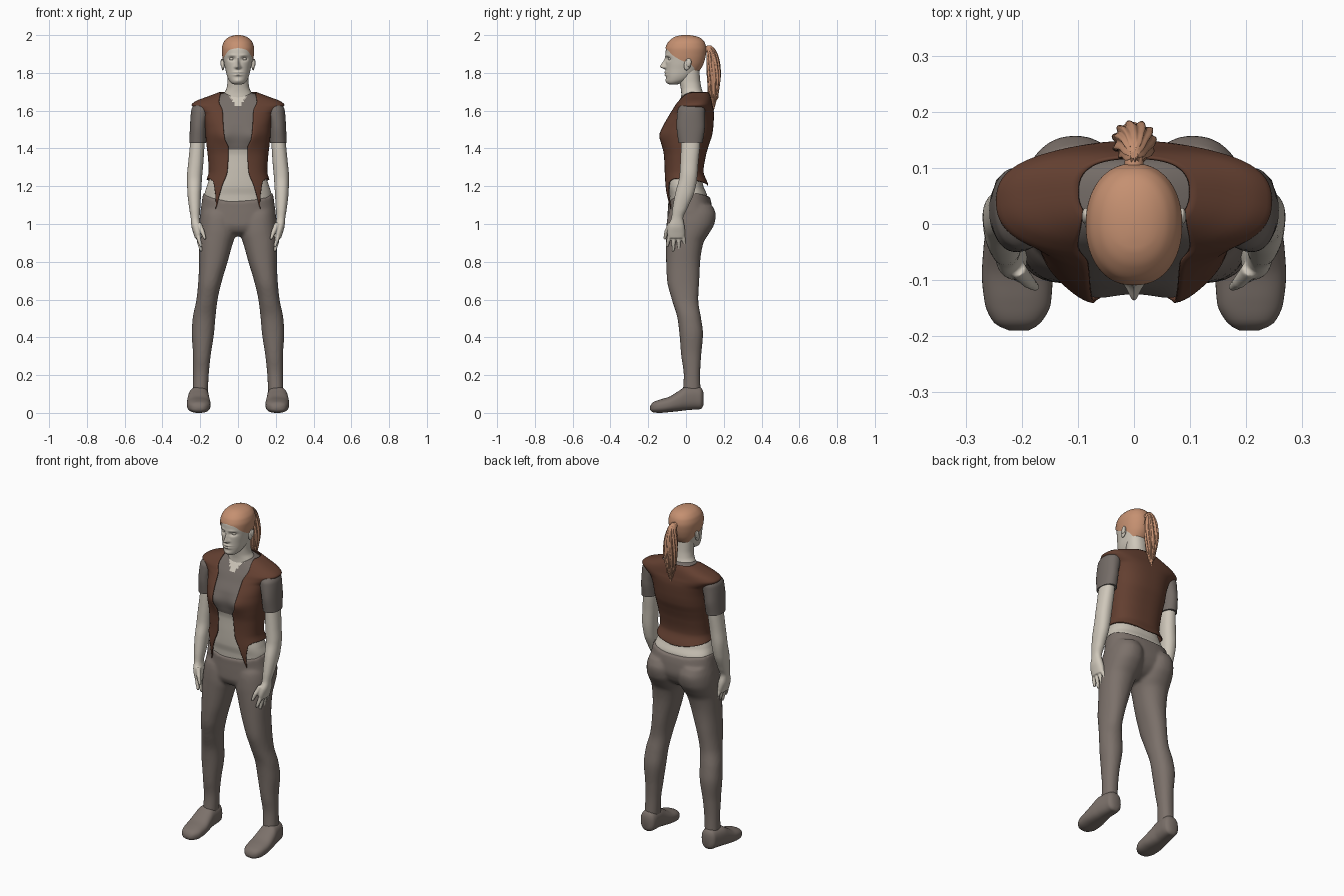
import bpy, bmesh, math, random
from mathutils import Vector, Matrix

random.seed(4)


def material(name, rgb):
    m = bpy.data.materials.new(name)
    m.diffuse_color = (*rgb, 1)
    return m


SKIN = material("pale skin", (0.62, 0.57, 0.49))
HAIR = material("copper hair", (0.56, 0.28, 0.165))
LEATHER = material("brown leather", (0.125, 0.05, 0.03))
CLOTH = material("grey brown cloth", (0.2, 0.165, 0.145))
SHIRT = material("grey shirt", (0.175, 0.15, 0.135))


def ev(pts, h):
    """Monotone cubic through rows (h, a, b, ...), h ascending."""
    if h <= pts[0][0]:
        return pts[0][1:]
    if h >= pts[-1][0]:
        return pts[-1][1:]
    i = max(k for k in range(len(pts) - 1) if pts[k][0] <= h)
    slope = lambda k, j: (pts[k + 1][j] - pts[k][j]) / (pts[k + 1][0] - pts[k][0])

    def tangent(k, j):
        a, b = slope(max(k - 1, 0), j), slope(min(k, len(pts) - 2), j)
        return 2 * a * b / (a + b) if a * b > 0 else 0

    w = pts[i + 1][0] - pts[i][0]
    s = (h - pts[i][0]) / w
    return [(2*s**3 - 3*s*s + 1) * pts[i][j] + (s**3 - 2*s*s + s) * w * tangent(i, j)
            + (3*s*s - 2*s**3) * pts[i + 1][j] + (s**3 - s*s) * w * tangent(i + 1, j)
            for j in range(1, len(pts[0]))]


def add_loft(bm, rings, axis="z", n=2.2, seg=48, rows=50, low=None, high=None, gap=None, deform=None):
    """Skin oval sections (h, x0, x1, a0, a1); low/high shape the rims, gap opens the front."""
    rings = sorted(rings)
    cols = seg + 1 if gap else seg
    grid = []
    for r in range(rows + 1):
        line = []
        for c in range(cols):
            u = c / seg
            lo = low(u) if low else rings[0][0]
            hi = high(u) if high else rings[-1][0]
            h = lo + (hi - lo) * r / rows
            x0, x1, a0, a1 = ev(rings, h)
            rx, ra = (x1 - x0) / 2, (a1 - a0) / 2
            g = math.asin(min(gap(h) / rx, 0.97) ** (n / 2)) if gap else 0
            t = g + u * (2 * math.pi - 2 * g)
            s, k = math.sin(t), math.cos(t)
            x = (x0 + x1) / 2 + rx * math.copysign(abs(s) ** (2 / n), s)
            a = (a0 + a1) / 2 - ra * math.copysign(abs(k) ** (2 / n), k)
            p = Vector((x, a, h)) if axis == "z" else Vector((x, h, a))
            line.append(bm.verts.new(deform(p, t) if deform else p))
        grid.append(line)
    for r in range(rows):
        for c in range(seg):
            d = (c + 1) % cols
            bm.faces.new((grid[r][c], grid[r][d], grid[r + 1][d], grid[r + 1][c]))
    if not gap:
        if not low:
            bm.faces.new(grid[0][::-1])
        bm.faces.new(grid[-1])


def finish(bm, name, mats, rule=None, mirror=False, voxel=0, thick=0):
    bmesh.ops.recalc_face_normals(bm, faces=bm.faces)
    if rule:
        for f in bm.faces:
            f.material_index = rule(f.calc_center_median())
    me = bpy.data.meshes.new(name)
    bm.to_mesh(me)
    bm.free()
    me.shade_smooth()
    me.set_sharp_from_angle(angle=math.radians(50))
    for m in mats:
        me.materials.append(m)
    ob = bpy.data.objects.new(name, me)
    bpy.context.collection.objects.link(ob)
    if mirror:
        md = ob.modifiers.new("mirror", "MIRROR")
        md.use_mirror_merge = False
    if voxel:
        md = ob.modifiers.new("blend", "REMESH")
        md.mode, md.voxel_size, md.use_smooth_shade = "VOXEL", voxel, True
        md = ob.modifiers.new("soften", "SMOOTH")
        md.iterations = 3
    if thick:
        md = ob.modifiers.new("thickness", "SOLIDIFY")
        md.thickness, md.offset = thick, -1
    return ob


def loft(name, rings, mats, rule=None, mirror=False, voxel=0, thick=0, **kw):
    bm = bmesh.new()
    add_loft(bm, rings, **kw)
    return finish(bm, name, mats, rule, mirror, voxel, thick)


def sym(rows):
    return [(h, -r, r, a, b) for h, r, a, b in rows]


def add_ball(bm, loc, scale, tilt=0):
    m = Matrix.Translation(loc) @ Matrix.Rotation(tilt, 4, "X") @ Matrix.Diagonal((*scale, 1))
    bmesh.ops.create_uvsphere(bm, u_segments=20, v_segments=12, radius=1, matrix=m)


def add_finger(bm, p, q, r1, r2):
    p, q = Vector(p), Vector(q)
    d = q - p
    m = Matrix.Translation((p + q) / 2) @ d.to_track_quat("Z", "Y").to_matrix().to_4x4()
    bmesh.ops.create_cone(bm, cap_ends=True, segments=12, radius1=r1, radius2=r2, depth=d.length, matrix=m)
    add_ball(bm, q, (r2, r2, r2))


def bump(v, c, s):
    return math.exp(-((v - c) / s) ** 2)


# torso with cropped shirt and V neck
def bust(p, t):
    if math.cos(t) > 0:
        p.y -= 0.014 * bump(abs(p.x), 0.078, 0.045) * bump(p.z, 1.465, 0.05)
    return p


def shirt_rule(c):
    neck = c.y < 0.03 and abs(c.x) < 0.75 * (c.z - 1.615)
    return 1 if c.z > 1.395 and not neck else 0


loft("torso", sym([
    (1.05, .17, -.08, .12), (1.15, .178, -.087, .112), (1.2, .165, -.097, .092), (1.28, .142, -.102, .08),
    (1.36, .147, -.105, .09), (1.42, .154, -.117, .108), (1.47, .16, -.124, .125), (1.52, .164, -.114, .132),
    (1.58, .175, -.082, .135), (1.62, .2, -.06, .13), (1.645, .2, -.043, .125), (1.67, .14, -.026, .12),
    (1.69, .09, -.012, .11), (1.7, .06, -.005, .1)]),
    [SKIN, SHIRT], shirt_rule, n=2.5, seg=128, rows=130, deform=bust)

# open vest with pointed front hems and cap shoulders
HEM = [(0, 1.08), (.04, 1.17), (.08, 1.225), (.15, 1.24), (.25, 1.235), (.5, 1.205)]
OPENING = [(1.08, .118), (1.2, .085), (1.28, .056), (1.4, .05), (1.45, .07), (1.52, .078), (1.6, .082),
           (1.65, .1), (1.7, .092)]
loft("vest", sym([
    (1.06, .165, -.1, .12), (1.2, .175, -.116, .118), (1.28, .155, -.116, .093), (1.36, .16, -.119, .105),
    (1.42, .167, -.128, .122), (1.47, .172, -.134, .138), (1.52, .176, -.124, .145), (1.58, .19, -.093, .148),
    (1.61, .225, -.072, .145), (1.63, .246, -.06, .14), (1.65, .225, -.045, .136), (1.675, .16, -.026, .13),
    (1.698, .1, -.006, .12)]),
    [LEATHER], n=2.5, seg=96, rows=90, deform=bust, thick=0.005,
    low=lambda u: ev(HEM, min(u, 1 - u))[0], gap=lambda h: ev(OPENING, h)[0])

# short sleeves
loft("sleeves", [
    (1.43, .17, .258, -.04, .088), (1.52, .165, .254, -.05, .1), (1.6, .15, .248, -.045, .1),
    (1.635, .15, .23, -.02, .085), (1.65, .17, .2, .01, .06)], [SHIRT], mirror=True, rows=30)

# arms and hands
bm = bmesh.new()
add_loft(bm, [
    (.925, .193, .228, -.095, -.01), (.95, .19, .236, -.1, -.005), (.99, .195, .247, -.095, -.008),
    (1.03, .203, .25, -.078, -.015), (1.08, .2, .258, -.072, .006), (1.17, .195, .268, -.055, .045),
    (1.25, .19, .27, -.035, .06), (1.33, .183, .263, -.03, .066), (1.42, .178, .254, -.026, .075),
    (1.5, .185, .245, -.02, .08)], rows=60)
for y0, y1, z in ((-.085, -.1, .885), (-.063, -.068, .862), (-.041, -.036, .866), (-.019, -.006, .888)):
    add_finger(bm, (.212, y0, .945), (.206, (y0 + y1) / 2, (.945 + z) / 2), .0125, .011)
    add_finger(bm, (.206, (y0 + y1) / 2, (.945 + z) / 2), (.196, y1, z), .011, .008)
add_finger(bm, (.208, -.08, 1.0), (.188, -.103, .958), .016, .012)
add_finger(bm, (.188, -.103, .958), (.176, -.112, .925), .012, .008)
finish(bm, "arms", [SKIN], mirror=True, voxel=0.004)

# trousers: hips and both legs blended together
WAIST = [(0, 1.112), (.12, 1.135), (.25, 1.165), (.5, 1.14)]
bm = bmesh.new()
add_loft(bm, sym([
    (.935, .1, -.04, .04), (.96, .17, -.085, .09), (1.0, .2, -.1, .125), (1.05, .2, -.098, .14),
    (1.1, .194, -.095, .136), (1.17, .184, -.094, .12)]), n=2.4, rows=40,
    high=lambda u: ev(WAIST, min(u, 1 - u))[0])
LEG = [
    (.1, .16, .24, -.018, .078), (.2, .155, .238, -.012, .075), (.3, .145, .238, -.025, .08),
    (.42, .127, .245, -.035, .09), (.5, .12, .24, -.045, .08), (.6, .108, .22, -.075, .065),
    (.7, .085, .21, -.1, .07), (.8, .055, .206, -.105, .075), (.9, .027, .207, -.106, .092),
    (.95, .01, .207, -.106, .122), (1.0, .006, .206, -.103, .15), (1.05, .01, .2, -.095, .158),
    (1.1, .03, .185, -.06, .138)]
for s in (1, -1):
    add_loft(bm, [(z, min(s * a, s * b), max(s * a, s * b), c, d) for z, a, b, c, d in LEG], rows=80)
finish(bm, "trousers", [CLOTH], voxel=0.009)

# soft shoes
loft("shoes", [
    (-.19, .188, .222, .016, .034), (-.178, .168, .248, .004, .054), (-.14, .148, .266, 0, .07),
    (-.09, .145, .271, .004, .085), (-.04, .15, .268, .009, .115), (0, .154, .262, .014, .138),
    (.05, .154, .252, .018, .14), (.08, .16, .245, .02, .134), (.092, .18, .225, .04, .11)],
    [CLOTH], mirror=True, axis="y", n=2.5, rows=40)

# neck
loft("neck", sym([
    (1.6, .085, -.03, .1), (1.66, .085, -.026, .1), (1.69, .075, -.025, .092), (1.72, .06, -.028, .082),
    (1.76, .055, -.034, .075), (1.83, .055, -.03, .07)]), [SKIN], rows=30)

# head with nose, eye sockets, lips and chin
HEAD = [
    (1.738, .018, -.085, -.05), (1.747, .036, -.099, -.02), (1.765, .05, -.104, .02), (1.79, .06, -.106, .05),
    (1.82, .067, -.107, .075), (1.85, .074, -.107, .09), (1.89, .08, -.108, .1), (1.92, .082, -.107, .103),
    (1.95, .076, -.097, .097), (1.975, .059, -.075, .08), (1.991, .032, -.045, .045), (1.996, .008, -.015, .015)]


def face(p, t):
    if math.cos(t) > 0:
        x, z = abs(p.x), p.z
        p.y -= 0.03 * bump(x, 0, .007 + .006 * bump(z, 1.83, .015)) * bump(z, 1.831, .034 if z > 1.831 else .009)
        p.y += 0.013 * bump(x, .033, .018) * bump(z, 1.874, .011)
        p.y -= 0.008 * bump(x, 0, .022) * (bump(z, 1.803, .006) + bump(z, 1.789, .006))
        p.y -= 0.006 * bump(x, 0, .022) * bump(z, 1.757, .012)
        p.y -= 0.003 * bump(x, .03, .02) * bump(z, 1.893, .007)
    return p


loft("head", sym(HEAD), [SKIN], n=2.15, seg=112, rows=110, deform=face)

bm = bmesh.new()
add_ball(bm, (.032, -.082, 1.874), (.014, .0125, .009))
finish(bm, "eyes", [SKIN], mirror=True)
bm = bmesh.new()
add_ball(bm, (.08, .008, 1.845), (.009, .018, .032), -0.25)
add_ball(bm, (.086, .014, 1.853), (.007, .014, .022), -0.25)
finish(bm, "ears", [SKIN], mirror=True)

# swept back hair cap
HAIRLINE = [(0, 1.932), (.08, 1.922), (.15, 1.892), (.22, 1.868), (.3, 1.845), (.4, 1.805), (.5, 1.785)]
loft("hair_cap", sym([(z + .004, r + .004, a - .003, b + .005) for z, r, a, b in HEAD]), [HAIR], n=2.15,
     seg=80, rows=40, low=lambda u: ev(HAIRLINE, min(u, 1 - u))[0])

# ponytail with ridged locks and loose tips
def locks(p, t):
    w = 0.1 * math.cos(11 * t + 25 * p.z)
    c = Vector((0, .147, p.z))
    return c + (p - c) * (1 + w)


bm = bmesh.new()
add_ball(bm, (0, .108, 1.925), (.017, .028, .017), -0.2)
add_loft(bm, sym([
    (1.6, .003, .138, .147), (1.66, .018, .124, .162), (1.72, .03, .118, .175), (1.79, .037, .113, .182),
    (1.85, .034, .111, .178), (1.9, .025, .112, .166), (1.93, .017, .108, .15), (1.945, .007, .115, .132)]),
    seg=88, rows=50, deform=locks)
for i in range(12):
    t = i * math.tau / 12
    x, y = .025 * math.sin(t), .147 + .026 * math.cos(t)
    drop = random.uniform(0.1, 0.17)
    add_finger(bm, (x, y, 1.78), (x * .8, y - .004, 1.78 - drop), .009, .0015)
finish(bm, "ponytail", [HAIR])
